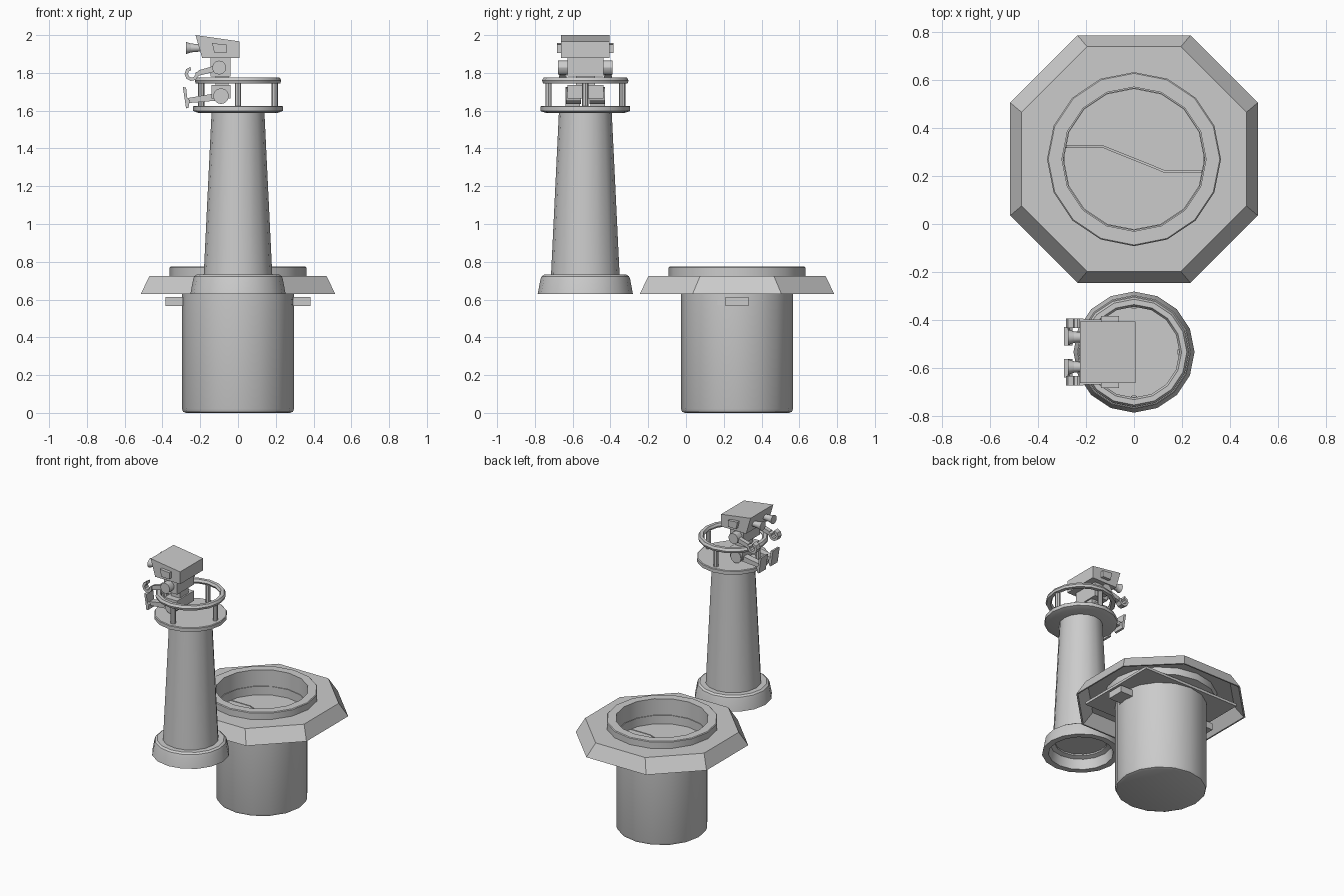
import bpy, bmesh
from math import sin, cos, pi, radians
from mathutils import Vector, Matrix

if "Cube" in bpy.data.objects:
    bpy.data.objects.remove(bpy.data.objects["Cube"])

WELL_Y, TOWER_Y = 0.27, -0.533


def finish(name, bm, smooth=True):
    bmesh.ops.recalc_face_normals(bm, faces=bm.faces)
    me = bpy.data.meshes.new(name)
    bm.to_mesh(me)
    bm.free()
    ob = bpy.data.objects.new(name, me)
    bpy.context.collection.objects.link(ob)
    if smooth:
        bpy.ops.object.select_all(action='DESELECT')
        ob.select_set(True)
        bpy.context.view_layer.objects.active = ob
        bpy.ops.object.shade_smooth_by_angle(angle=radians(30))
    return ob


def skin(bm, rings, closed):
    # join rings of vertices with quads
    loops = [[bm.verts.new(p) for p in r] for r in rings]
    pairs = list(zip(loops, loops[1:])) + ([(loops[-1], loops[0])] if closed else [])
    n = len(loops[0])
    for a, b in pairs:
        for i in range(n):
            j = (i + 1) % n
            bm.faces.new((a[i], a[j], b[j], b[i]))
    return loops


def lathe(name, profile, y, n=16, closed=False, cap0=False, cap1=False):
    bm = bmesh.new()
    rings = [[(r * cos(2 * pi * i / n), y + r * sin(2 * pi * i / n), z)
              for i in range(n)] for r, z in profile]
    loops = skin(bm, rings, closed)
    if cap0:
        bm.faces.new(loops[0])
    if cap1:
        bm.faces.new(loops[-1])
    return finish(name, bm)


def prism(name, pts, a, b, axis='Y'):
    # outline in xz pushed along y, or outline in xy pushed along z
    put = (lambda p, t: (p[0], t, p[1])) if axis == 'Y' else (lambda p, t: (p[0], p[1], t))
    bm = bmesh.new()
    lo, hi = skin(bm, [[put(p, t) for p in pts] for t in (a, b)], False)
    bm.faces.new(lo)
    bm.faces.new(hi)
    return finish(name, bm, False)


def box(name, x0, x1, y0, y1, z0, z1):
    return prism(name, [(x0, z0), (x1, z0), (x1, z1), (x0, z1)], y0, y1)


def rod(name, p, q, r1, r2, n=12):
    p, q = Vector(p), Vector(q)
    d = q - p
    m = Matrix.Translation((p + q) / 2) @ d.to_track_quat('Z', 'Y').to_matrix().to_4x4()
    bm = bmesh.new()
    bmesh.ops.create_cone(bm, cap_ends=True, segments=n, radius1=r1, radius2=r2,
                          depth=d.length, matrix=m)
    return finish(name, bm)


# well shaft
lathe("well_shaft", [(.275, 0), (.291, .006), (.297, .022), (.297, .66),
                     (.292, .66), (.292, .57)], WELL_Y, cap0=True)
# raised rim
lathe("well_rim", [(.30, .65), (.30, .775), (.357, .775), (.362, .77), (.362, .66)],
      WELL_Y, closed=True)


# hollow octagonal collar
def octagon(a, h, z):
    pts = [(a, -h), (a, h), (h, a), (-h, a), (-a, h), (-a, -h), (-h, -a), (h, -a)]
    return [(x, WELL_Y + y, z) for x, y in pts]


bm = bmesh.new()
skin(bm, [octagon(.33, .137, .71), octagon(.33, .137, .725), octagon(.468, .195, .725),
          octagon(.515, .235, .63), octagon(.505, .23, .63), octagon(.458, .19, .71)], True)
finish("octagon_collar", bm, False)

# support plate under the collar, with a hole for the shaft
plate = box("support_plate", -.38, .38, WELL_Y - .305, WELL_Y + .305, .632, .65)
cutter = lathe("plate_cutter", [(.294, .5), (.294, .8)], WELL_Y, cap0=True, cap1=True)
mod = plate.modifiers.new("hole", 'BOOLEAN')
mod.operation, mod.object = 'DIFFERENCE', cutter
bpy.ops.object.select_all(action='DESELECT')
bpy.context.view_layer.objects.active = plate
plate.select_set(True)
bpy.ops.object.modifier_apply(modifier="hole")
bpy.data.objects.remove(cutter)

# two hatch leaves with a zigzag split, and their side lugs
for s, side in ((1, "back"), (-1, "front")):
    line = [(-.29, .056), (-.13, .056), (.13, -.049), (.29, -.049)]
    arc = [(.296 * cos(i * pi / 8), .296 * sin(i * pi / 8)) for i in range(8)]
    prism("hatch_leaf_" + side, [(s * x, WELL_Y + s * y) for x, y in line + arc],
          .57, .60, 'Z')
    xs = sorted((s * .29, s * .385))
    box("hatch_lug_" + side, *xs, WELL_Y - .06, WELL_Y + .06, .566, .613)

# tower: hollow foot, tapered shaft, platform and railing
lathe("tower_foot", [(.21, .63), (.252, .63), (.238, .705), (.232, .722), (.218, .732),
                     (.17, .732), (.17, .71), (.20, .70)], TOWER_Y, closed=True)
lathe("tower_shaft", [(.182, .72), (.14, 1.59)], TOWER_Y, cap0=True, cap1=True)
lathe("platform", [(.205, 1.587), (.237, 1.598), (.237, 1.622), (.232, 1.626)],
      TOWER_Y, cap0=True, cap1=True)
lathe("railing", [(.224, 1.745), (.229, 1.76), (.220, 1.776), (.198, 1.776),
                  (.189, 1.76), (.198, 1.745)], TOWER_Y, closed=True)
for i in range(4):
    x, y = .195 * cos(i * pi / 2), TOWER_Y + .195 * sin(i * pi / 2)
    rod("railing_post", (x, y, 1.62), (x, y, 1.752), .017, .017, 8)

# seated robot: head, neck, torso, pelvis
Y = TOWER_Y
prism("head", [(-.225, 2.0), (.007, 1.967), (.007, 1.88), (-.19, 1.88)], Y - .128, Y + .128)
prism("torso", [(-.145, 1.88), (-.04, 1.88), (-.04, 1.78), (-.145, 1.78)], Y - .095, Y + .095)
box("waist", -.12, -.05, Y - .05, Y + .05, 1.70, 1.785)
box("pelvis", -.14, -.04, Y - .095, Y + .095, 1.665, 1.735)

claw = [(.038 * cos(a), .038 * sin(a)) for a in [radians(d) for d in range(230, -51, -40)]]
claw += [(.02 * cos(a), .02 * sin(a)) for a in [radians(d) for d in range(-50, 231, 40)]]
# mirrored ears, eyes, arms and legs
for s, side in ((-1, "front"), (1, "back")):
    def span(a, b):
        return sorted((Y + s * a, Y + s * b))

    prism("ear_" + side, [(-.137, 1.957), (-.062, 1.95), (-.062, 1.905), (-.125, 1.905)],
          *span(.12, .15))
    ey = Y + s * .062
    rod("eye_" + side, (-.19, ey, 1.932), (-.255, ey, 1.932), .018, .024)
    rod("eye_lens_" + side, (-.25, ey, 1.932), (-.275, ey, 1.932), .024, .032)
    a, b = span(.09, .145)
    rod("shoulder_" + side, (-.10, a, 1.828), (-.10, b, 1.828), .037, .037)
    prism("arm_" + side, [(-.10, 1.845), (-.21, 1.813), (-.21, 1.785), (-.10, 1.812)],
          *span(.105, .135))
    # open claw facing forward
    rot = radians(150)
    prism("claw_" + side,
          [(-.245 + x * cos(rot) - z * sin(rot), 1.795 + x * sin(rot) + z * cos(rot))
           for x, z in claw], *span(.10, .14))
    a, b = span(.022, .103)
    rod("hip_" + side, (-.09, a, 1.677), (-.09, b, 1.677), .042, .042)
    prism("leg_" + side, [(-.09, 1.697), (-.265, 1.667), (-.265, 1.64), (-.09, 1.655)],
          *span(.04, .085))
    prism("foot_" + side, [(-.292, 1.725), (-.275, 1.722), (-.268, 1.665), (-.255, 1.655),
                           (-.262, 1.615), (-.275, 1.612)], *span(.028, .105))
